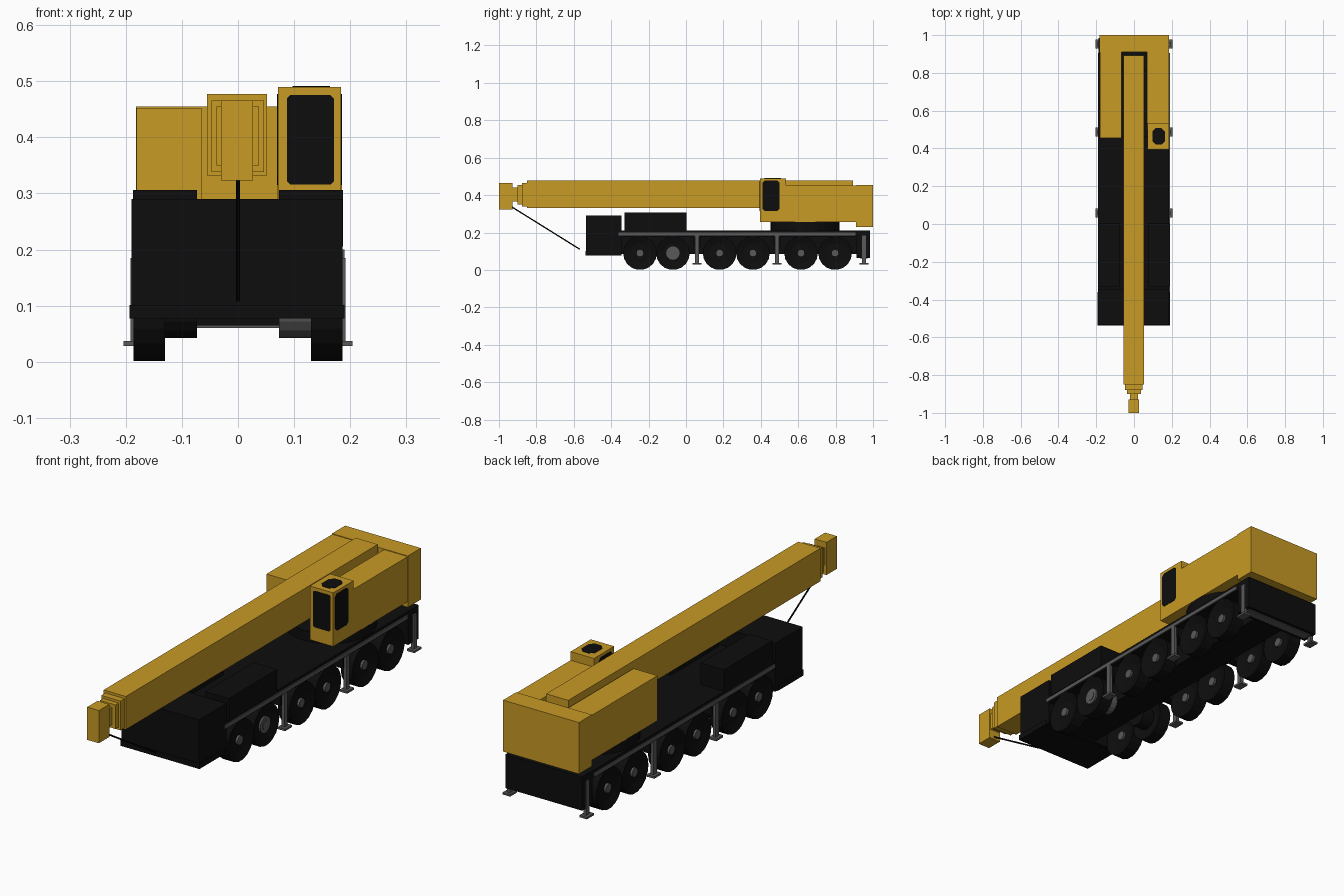
import bpy, bmesh, math
from mathutils import Vector, Matrix

if "Cube" in bpy.data.objects:
    bpy.data.objects.remove(bpy.data.objects["Cube"])


def mat(name, rgb):
    m = bpy.data.materials.new(name)
    m.diffuse_color = (*rgb, 1)
    m.use_nodes = True
    m.node_tree.nodes["Principled BSDF"].inputs["Base Color"].default_value = m.diffuse_color
    return m


YELLOW = mat("crane yellow", (0.58, 0.325, 0.018))
BLACK = mat("black", (0.004, 0.004, 0.004))
GREY = mat("steel grey", (0.1, 0.1, 0.1))


def finish(name, bm, *mats):
    bmesh.ops.recalc_face_normals(bm, faces=bm.faces)
    me = bpy.data.meshes.new(name)
    bm.to_mesh(me)
    bm.free()
    for m in mats:
        me.materials.append(m)
    ob = bpy.data.objects.new(name, me)
    bpy.context.collection.objects.link(ob)
    return ob


def box(name, x, y, z, m):
    """Box from (min, max) pairs."""
    bm = bmesh.new()
    bmesh.ops.create_cube(bm, size=1)
    for v in bm.verts:
        v.co = [(r[0] + r[1]) / 2 + c * (r[1] - r[0]) for r, c in zip((x, y, z), v.co)]
    return finish(name, bm, m)


def cylinder(name, a, b, r, m, sides=16):
    """Cylinder between two points."""
    a, b = Vector(a), Vector(b)
    bm = bmesh.new()
    rot = (b - a).to_track_quat('Z', 'Y').to_matrix().to_4x4()
    bmesh.ops.create_cone(bm, cap_ends=True, segments=sides, radius1=r, radius2=r,
                          depth=(b - a).length, matrix=Matrix.Translation((a + b) / 2) @ rot)
    return finish(name, bm, m)


def plate(name, axis, pos, u, v, cut, m, t=0.003):
    """Thin window plate with chamfered corners, facing along one axis."""
    (u0, u1), (v0, v1) = u, v
    pts = [(u0 + cut, v0), (u1 - cut, v0), (u1, v0 + cut), (u1, v1 - cut),
           (u1 - cut, v1), (u0 + cut, v1), (u0, v1 - cut), (u0, v0 + cut)]
    bm = bmesh.new()
    rings = []
    for d in (-t / 2, t / 2):
        ring = []
        for p in pts:
            co = list(p)
            co.insert(axis, pos + d)
            ring.append(bm.verts.new(co))
        rings.append(ring)
        bm.faces.new(ring)
    for i in range(8):
        j = (i + 1) % 8
        bm.faces.new((rings[0][i], rings[0][j], rings[1][j], rings[1][i]))
    return finish(name, bm, m)


def wheel(name, s, y):
    """Tyre with recessed rims on both faces, and a grey hub."""
    bm = bmesh.new()
    bmesh.ops.create_cone(bm, cap_ends=True, segments=18, radius1=0.09, radius2=0.09, depth=0.056,
                          matrix=Matrix.Translation((s * 0.158, y, 0.09)) @ Matrix.Rotation(math.pi / 2, 4, 'Y'))
    caps = [f for f in bm.faces if len(f.verts) > 4]
    bmesh.ops.inset_individual(bm, faces=caps, thickness=0.038)
    for f in caps:
        d = 0.012 if f.calc_center_median().x < s * 0.158 else -0.012
        bmesh.ops.translate(bm, verts=f.verts, vec=(d, 0, 0))
    finish(name, bm, BLACK)
    cylinder(name + "_hub", (s * 0.132, y, 0.09), (s * 0.184, y, 0.09), 0.02, GREY, 12)


# Carrier
box("carrier_cab", (-0.19, 0.186), (-0.535, -0.345), (0.078, 0.29), BLACK)
box("front_bumper", (-0.193, 0.19), (-0.538, -0.36), (0.077, 0.101), BLACK)
box("chassis_frame", (-0.075, 0.075), (-0.35, 0.93), (0.085, 0.2), BLACK)
box("carrier_deck", (-0.187, 0.185), (-0.36, 0.985), (0.178, 0.212), BLACK)
box("rear_box", (-0.187, 0.185), (0.912, 0.985), (0.065, 0.205), BLACK)
box("rear_outrigger_beam", (-0.17, 0.17), (0.93, 0.97), (0.06, 0.07), GREY)
for s, side in ((1, "right"), (-1, "left")):
    xs = lambda a, b: tuple(sorted((s * a, s * b)))
    box(f"{side}_engine_box", xs(0.073, 0.187), (-0.33, 0.003), (0.205, 0.306), BLACK)
    box(f"{side}_side_rail", xs(0.18, 0.19), (-0.36, 0.905), (0.183, 0.2), GREY)
    for i, y in enumerate((-0.246, -0.07, 0.18, 0.358, 0.615, 0.797)):
        wheel(f"{side}_wheel_{i + 1}", s, y)
    # outriggers
    for i, y in enumerate((0.058, 0.487, 0.952)):
        box(f"{side}_outrigger_leg_{i + 1}", xs(0.178, 0.192), (y - 0.011, y + 0.011), (0.035, 0.185), GREY)
        box(f"{side}_outrigger_foot_{i + 1}", xs(0.168, 0.204), (y - 0.024, y + 0.024), (0.028, 0.037), GREY)
        if i < 2:
            box(f"{side}_outrigger_arm_{i + 1}", xs(0.07, 0.18), (y - 0.02, y + 0.02), (0.13, 0.18), BLACK)
# Drive drums on the second axle
cylinder("right_axle_drum", (0.073, -0.07, 0.09), (0.13, -0.07, 0.09), 0.048, GREY)
cylinder("right_drum_cover", (0.17, -0.07, 0.09), (0.182, -0.07, 0.09), 0.036, GREY)
cylinder("left_axle_drum", (-0.073, -0.07, 0.09), (-0.13, -0.07, 0.09), 0.048, BLACK)

# Turntable and upper structure
cylinder("turntable", (0, 0.637, 0.21), (0, 0.637, 0.256), 0.185, BLACK, 32)
box("left_upper_body", (-0.181, -0.065), (0.455, 0.912), (0.255, 0.452), YELLOW)
box("right_upper_body", (0.07, 0.184), (0.5, 0.912), (0.255, 0.452), YELLOW)
box("counterweight", (-0.182, 0.185), (0.91, 1.0), (0.23, 0.455), YELLOW)
box("operator_cab", (0.071, 0.184), (0.395, 0.535), (0.255, 0.49), YELLOW)
plate("cab_front_window", 1, 0.395, (0.087, 0.171), (0.316, 0.475), 0.006, BLACK)
plate("cab_right_window", 0, 0.184, (0.408, 0.5), (0.315, 0.477), 0.012, BLACK)
plate("cab_left_window", 0, 0.071, (0.408, 0.5), (0.315, 0.477), 0.012, BLACK)
plate("cab_roof_window", 2, 0.49, (0.097, 0.164), (0.42, 0.507), 0.018, BLACK)

# Telescopic boom
box("boom_base", (-0.055, 0.052), (-0.85, 0.892), (0.332, 0.477), YELLOW)
box("boom_stage_1", (-0.047, 0.046), (-0.878, -0.8), (0.338, 0.466), YELLOW)
box("boom_stage_2", (-0.038, 0.037), (-0.9, -0.85), (0.35, 0.455), YELLOW)
box("boom_stage_3", (-0.022, 0.021), (-0.94, -0.88), (0.365, 0.44), YELLOW)
box("boom_head", (-0.03, 0.027), (-1.0, -0.928), (0.323, 0.466), YELLOW)
cylinder("hoist_cable", (0, -0.93, 0.336), (0, -0.567, 0.11), 0.0035, BLACK, 8)
